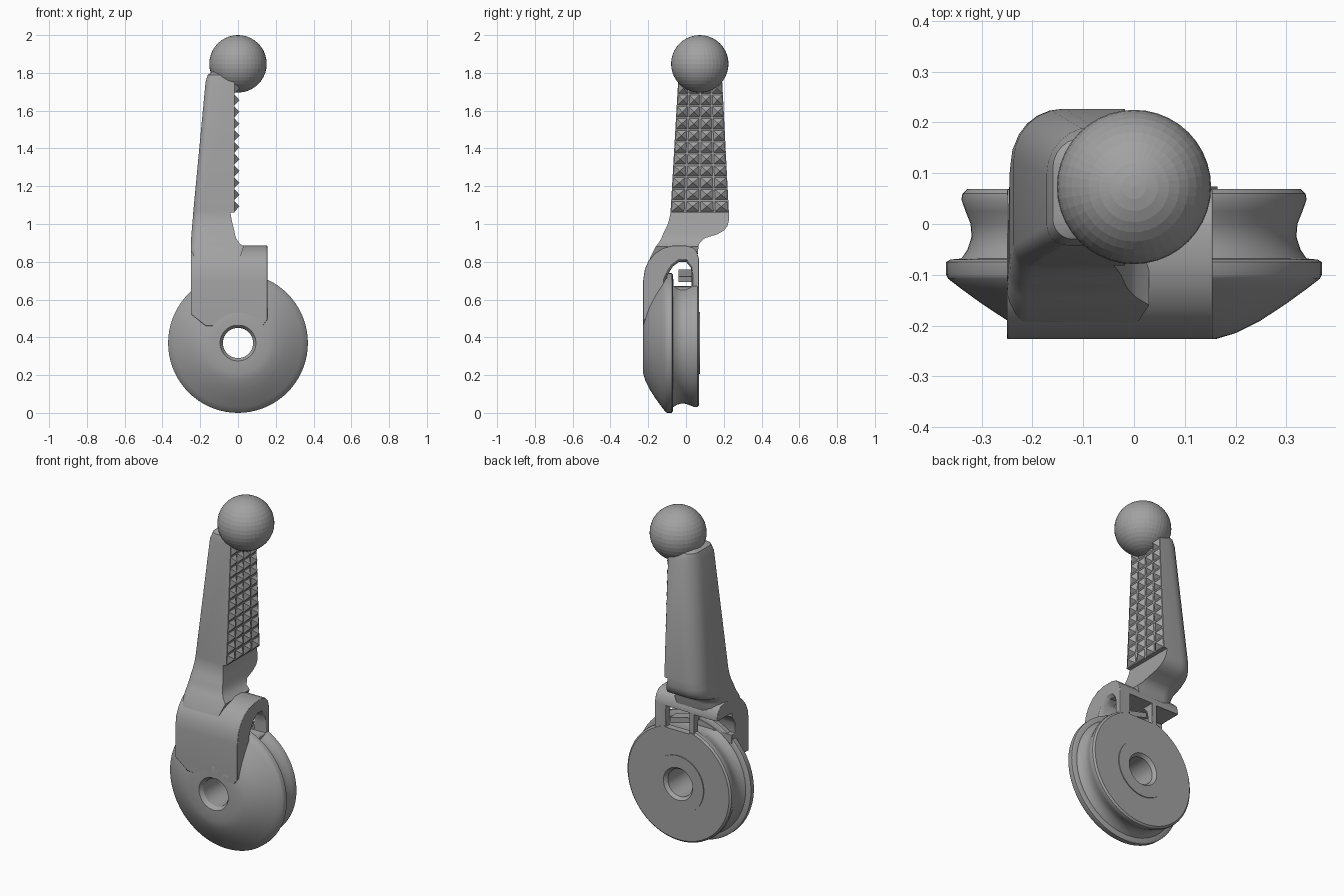
import bpy, bmesh, math
from mathutils import Matrix, Vector

if "Cube" in bpy.data.objects:
    bpy.data.objects.remove(bpy.data.objects["Cube"])

grey = bpy.data.materials.new("plain grey")
grey.use_nodes = True
GREY = (0.36, 0.36, 0.36, 1)
grey.diffuse_color = GREY
grey.node_tree.nodes["Principled BSDF"].inputs["Base Color"].default_value = GREY
HUB_Z = 0.37


def finish(name, bm, smooth=None):
    bmesh.ops.recalc_face_normals(bm, faces=bm.faces)
    mesh = bpy.data.meshes.new(name)
    bm.to_mesh(mesh)
    bm.free()
    obj = bpy.data.objects.new(name, mesh)
    bpy.context.collection.objects.link(obj)
    mesh.materials.append(grey)
    if smooth:
        activate(obj)
        bpy.ops.object.shade_smooth_by_angle(angle=math.radians(smooth))
    return obj


def activate(obj):
    bpy.ops.object.select_all(action='DESELECT')
    obj.select_set(True)
    bpy.context.view_layer.objects.active = obj


def loft(rings, closed=False):
    """Skin a list of point rings; cap the ends unless closed."""
    bm = bmesh.new()
    vs = [[bm.verts.new(p) for p in ring] for ring in rings]
    n = len(vs[0])
    pairs = list(zip(vs, vs[1:])) + ([(vs[-1], vs[0])] if closed else [])
    for a, b in pairs:
        for i in range(n):
            bm.faces.new((a[i], a[(i + 1) % n], b[(i + 1) % n], b[i]))
    if not closed:
        bm.faces.new(vs[0])
        bm.faces.new(vs[-1])
    return bm


def box(name, x0, x1, y0, y1, z0, z1):
    return finish(name, loft([[(x0, y0, z), (x1, y0, z), (x1, y1, z), (x0, y1, z)]
                              for z in (z0, z1)]))


def boolean(obj, cutter, operation='DIFFERENCE'):
    mod = obj.modifiers.new("cut", 'BOOLEAN')
    mod.object, mod.operation, mod.solver = cutter, operation, 'EXACT'
    activate(obj)
    bpy.ops.object.modifier_apply(modifier=mod.name)


# Pulley wheel: domed front, grooved rim, raised hub ring on the back, axle hole
profile = [(.08, -.205), (.095, -.227), (.16, -.227), (.2, -.215), (.25, -.19),
           (.3, -.157), (.34, -.128), (.366, -.108), (.37, -.1), (.37, -.075),
           (.362, -.07), (.34, -.068), (.328, -.05), (.32, -.025), (.322, 0),
           (.332, .025), (.34, .048), (.338, .06), (.328, .069), (.165, .069),
           (.165, .074), (.095, .074), (.08, .055)]
STEPS = 72
rings = []
for k in range(STEPS):
    a = math.tau * k / STEPS
    rings.append([(r * math.sin(a), y, HUB_Z + r * math.cos(a)) for r, y in profile])
wheel = finish("pulley_wheel", loft(rings, closed=True))

# Housing over the wheel: side profile swept across, trimmed to the front outline
side = [(-.227, .45), (-.227, .7), (-.218, .76), (-.198, .805), (-.165, .845),
        (-.12, .873), (-.07, .886), (0, .886), (.035, .876), (.058, .852),
        (.068, .815), (.068, .62), (-.09, .62), (-.09, .45)]
housing = finish("housing", loft([[(x, y, z) for y, z in side] for x in (-.25, .155)]))
outline = [(-.26, .95), (-.26, .53), (-.17, .46), (.13, .46), (.16, .5), (.16, .95)]
trim = finish("outline_trim", loft([[(x, y, z) for x, z in outline] for y in (-.3, .2)]))
boolean(housing, trim, 'INTERSECT')

# Arm: stacked sections with a rounded outer side
sections = [  # z, x0, x1, y0, y1
    (.58, -.25, -.03, -.2, -.09), (.7, -.25, -.01, -.222, -.08),
    (.76, -.25, 0, -.212, .03), (.82, -.25, .01, -.19, .06),
    (.88, -.25, .03, -.16, .066), (.9, -.249, .005, -.145, .072),
    (.925, -.248, -.01, -.13, .1), (.945, -.246, -.016, -.122, .165),
    (.965, -.245, -.02, -.113, .2), (.99, -.243, -.026, -.1, .22),
    (1.02, -.24, -.033, -.09, .227), (1.06, -.237, -.04, -.082, .227),
    (1.062, -.237, -.018, -.082, .227), (1.75, -.172, -.018, -.042, .192),
    (1.79, -.16, -.06, -.03, .17), (1.81, -.13, -.08, .0, .13)]


def section(z, x0, x1, y0, y1):
    pts = [(x1, y0, z), (x1, y1, z)]
    width, depth = x1 - x0, y1 - y0
    for radius, sy, corner in ((.1, 1, y1), (.04, -1, y0)):
        r = min(radius, width * .6, depth * .45)
        arc = [math.pi / 2 * k / 6 for k in range(7)]
        ring = [(x0 + r - r * math.sin(a), corner - sy * (r - r * math.cos(a)), z) for a in arc]
        pts += ring if sy > 0 else ring[::-1]
    return pts


arm = finish("arm", loft([section(*s) for s in sections]))

# Cutters: cross channel, rear window, open groove on the outer side
arch = [(-.1, .67), (-.1, .725), (-.07, .775), (-.035, .8), (0, .8),
        (.025, .77), (.03, .73), (.03, .67)]
channel = finish("channel_cutter", loft([[(x, y, z) for y, z in arch] for x in (-.4, .3)]))
window = box("window_cutter", -.07, .085, -.06, .2, .68, .805)
relief = box("relief_cutter", -.4, -.1, -.068, .2, .5, .8)
mouth = [(-.135, .665), (-.135, .69), (-.085, .79), (-.04, .825), (.005, .822),
         (.035, .78), (.04, .73), (.04, .665)]
flare = finish("flare_cutter", loft([[(.135, y, z) for y, z in arch],
                                     [(.17, y, z) for y, z in mouth]]))
groove_cut = box("groove_cutter", -.17, .15, -.066, .03, .672, .8)
boolean(wheel, groove_cut)
boolean(wheel, window)
for part in (housing, arm):
    for cutter in (channel, window, relief):
        boolean(part, cutter)
boolean(housing, flare)
for helper in (trim, channel, window, relief, flare, groove_cut):
    bpy.data.objects.remove(helper)

# Soften the housing edges
mod = housing.modifiers.new("soft_edges", 'BEVEL')
mod.width, mod.segments, mod.limit_method = .01, 2, 'ANGLE'
mod.angle_limit = math.radians(50)
for part in (wheel, housing, arm):
    activate(part)
    bpy.ops.object.shade_smooth_by_angle(angle=math.radians(32))

# Pawl bar inside the window
bm = bmesh.new()
bmesh.ops.create_cube(bm, size=1, matrix=Matrix.Translation((.01, -.005, .725))
                      @ Matrix.Rotation(.25, 4, 'Y') @ Matrix.Diagonal((.15, .07, .03, 1)))
finish("pawl", bm)

# Grip: grid of small pyramids on the inner face, narrowing upward
bm = bmesh.new()
ROWS, COLS, Z0, Z1 = 11, 4, 1.062, 1.75


def grip_point(row, col, x):
    t, s = row / ROWS, col / COLS
    low, high = -.082 + .04 * t, .227 - .035 * t
    return Vector((x, low + (high - low) * s, Z0 + (Z1 - Z0) * t))


for row in range(ROWS):
    for col in range(COLS):
        base = [bm.verts.new(grip_point(row + i, col + j, -.022))
                for i, j in ((0, 0), (0, 1), (1, 1), (1, 0))]
        tip = bm.verts.new(grip_point(row + .5, col + .5, .008))
        for k in range(4):
            bm.faces.new((base[k], base[(k + 1) % 4], tip))
        bm.faces.new(base[::-1])
finish("grip_pyramids", bm)

# Ball knob
bm = bmesh.new()
bmesh.ops.create_uvsphere(bm, u_segments=40, v_segments=20, radius=.152,
                          matrix=Matrix.Translation((0, .073, 1.848)))
finish("ball_knob", bm)
